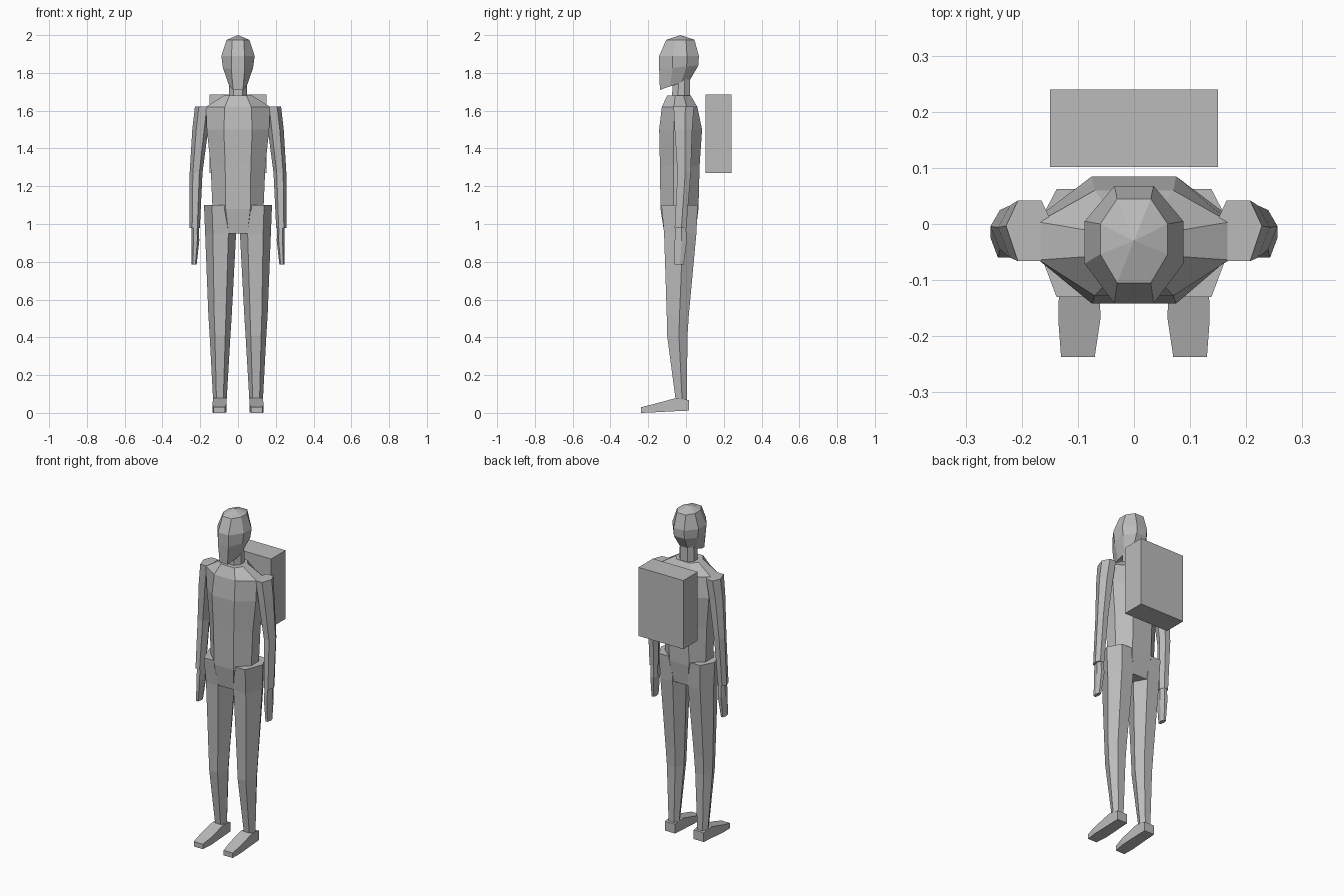
import bpy, bmesh

cube = bpy.data.objects.get("Cube")
if cube:
    bpy.data.objects.remove(cube, do_unlink=True)

GREY = (0.5, 0.5, 0.5, 1)
mat = bpy.data.materials.new("plain grey")
mat.use_nodes = True
mat.diffuse_color = GREY
mat.node_tree.nodes["Principled BSDF"].inputs["Base Color"].default_value = GREY


def finish(name, bm):
    bmesh.ops.recalc_face_normals(bm, faces=bm.faces)
    mesh = bpy.data.meshes.new(name)
    bm.to_mesh(mesh)
    bm.free()
    mesh.materials.append(mat)
    obj = bpy.data.objects.new(name, mesh)
    bpy.context.collection.objects.link(obj)


def loft(name, rings, side=1, apex=None):
    """Skin a stack of point rings, capped flat or with an apex."""
    bm = bmesh.new()
    loops = [[bm.verts.new((side * x, y, z)) for x, y, z in r] for r in rings]
    n = len(loops[0])
    for a, b in zip(loops, loops[1:]):
        for i in range(n):
            j = (i + 1) % n
            bm.faces.new((a[i], a[j], b[j], b[i]))
    bm.faces.new(loops[-1])
    if apex:
        tip = bm.verts.new(apex)
        for i in range(n):
            bm.faces.new((loops[0][i], loops[0][(i + 1) % n], tip))
    else:
        bm.faces.new(loops[0])
    finish(name, bm)


def octagon(z, half, flat, front, back, z_back=None):
    """Eight sided body section; the back may sit at another height."""
    z_back = z if z_back is None else z_back
    depth = back - front
    quarter = [(flat, 0), (half, 0.34), (half, 0.7), (flat, 1)]
    pts = quarter + [(-x, t) for x, t in reversed(quarter)]
    return [(x, front + t * depth, z + t * (z_back - z)) for x, t in pts]


def hexagon(z, cx, half, front, back):
    """Six sided limb section with a corner at each side."""
    mid, flat = front + 0.58 * (back - front), half * 0.5
    return [(cx + dx, y, z) for dx, y in (
        (flat, front), (half, mid), (flat, back),
        (-flat, back), (-half, mid), (-flat, front))]


def slab(y, x0, x1, z0, z1):
    return [(x0, y, z0), (x1, y, z0), (x1, y, z1), (x0, y, z1)]


# Head and neck
loft("head", [
    octagon(1.975, 0.06, 0.03, -0.105, 0.045),
    octagon(1.89, 0.088, 0.035, -0.142, 0.068),
    octagon(1.82, 0.08, 0.035, -0.142, 0.066, 1.84),
    octagon(1.71, 0.046, 0.026, -0.138, 0.022, 1.765),
], apex=(0, -0.03, 2.0))
loft("neck", [octagon(1.78, 0.046, 0.025, -0.07, 0.02),
              octagon(1.64, 0.05, 0.025, -0.075, 0.02)])

# Torso
loft("torso", [
    octagon(1.68, 0.075, 0.045, -0.1, 0.025),
    octagon(1.62, 0.17, 0.07, -0.128, 0.06),
    octagon(1.5, 0.165, 0.075, -0.142, 0.085),
    octagon(1.31, 0.145, 0.068, -0.138, 0.072),
    octagon(1.08, 0.135, 0.065, -0.135, 0.066),
    octagon(0.95, 0.07, 0.05, -0.115, 0.05),
])

for label, side in (("left", 1), ("right", -1)):
    # Arm and hand
    loft(label + "_arm", [
        hexagon(1.622, 0.186, 0.042, -0.066, 0.042),
        hexagon(1.5, 0.2, 0.042, -0.06, 0.033),
        hexagon(1.27, 0.222, 0.034, -0.045, 0.025),
        hexagon(0.98, 0.229, 0.027, -0.06, 0.002),
    ], side)
    loft(label + "_hand", [
        hexagon(0.985, 0.226, 0.02, -0.055, 0),
        hexagon(0.91, 0.226, 0.021, -0.06, 0.004),
        hexagon(0.785, 0.232, 0.013, -0.06, -0.012),
    ], side)
    # Leg
    loft(label + "_leg", [
        hexagon(1.1, 0.096, 0.084, -0.13, 0.062),
        hexagon(0.95, 0.092, 0.082, -0.116, 0.055),
        hexagon(0.52, 0.095, 0.062, -0.102, 0.015),
        hexagon(0.41, 0.095, 0.055, -0.1, 0.008),
        hexagon(0.07, 0.096, 0.036, -0.055, 0.004),
    ], side)
    # Foot
    loft(label + "_foot", [
        slab(0.016, 0.063, 0.13, 0.012, 0.068),
        slab(-0.055, 0.061, 0.132, 0.009, 0.078),
        slab(-0.17, 0.06, 0.135, 0.003, 0.047),
        slab(-0.237, 0.07, 0.13, 0, 0.03),
    ], side)

# Pack floating behind the back
loft("backpack", [slab(0.102, -0.15, 0.15, 1.27, 1.685),
                  slab(0.24, -0.15, 0.15, 1.27, 1.685)])
